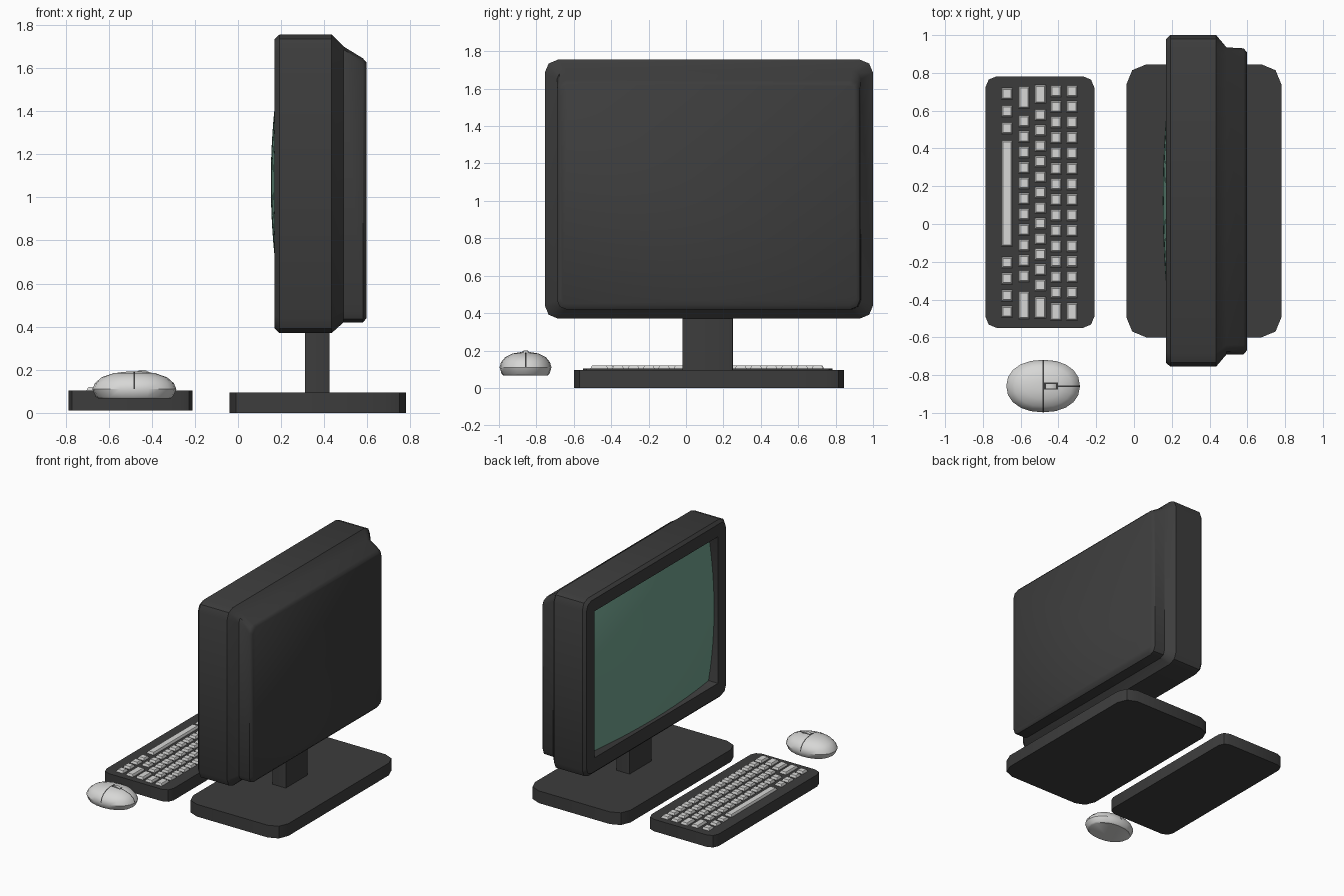
import bpy, bmesh, math
from mathutils import Matrix, Vector

cube = bpy.data.objects.get("Cube")
if cube:
    bpy.data.objects.remove(cube)


def material(name, rgb):
    mat = bpy.data.materials.new(name)
    mat.use_nodes = True
    mat.diffuse_color = (*rgb, 1)
    mat.node_tree.nodes["Principled BSDF"].inputs["Base Color"].default_value = (*rgb, 1)
    return mat


CHARCOAL = material("charcoal plastic", (0.046, 0.046, 0.046))
LIGHT = material("light grey plastic", (0.68, 0.68, 0.67))
GREEN = material("screen green", (0.17, 0.37, 0.28))


def finish(bm, name, mat, angle=30, recalc=True):
    if recalc:
        bmesh.ops.recalc_face_normals(bm, faces=bm.faces)
    mesh = bpy.data.meshes.new(name)
    bm.to_mesh(mesh)
    bm.free()
    mesh.materials.append(mat)
    obj = bpy.data.objects.new(name, mesh)
    bpy.context.collection.objects.link(obj)
    bpy.ops.object.select_all(action="DESELECT")
    obj.select_set(True)
    bpy.context.view_layer.objects.active = obj
    bpy.ops.object.shade_smooth_by_angle(angle=math.radians(angle))
    return obj


def loft(bm, rings):
    """Skin a stack of matching closed rings and cap both ends."""
    loops = [[bm.verts.new(p) for p in ring] for ring in rings]
    for a, b in zip(loops, loops[1:]):
        for i in range(len(a)):
            j = (i + 1) % len(a)
            bm.faces.new((a[i], a[j], b[j], b[i]))
    bm.faces.new(loops[0])
    bm.faces.new(loops[-1])


def rounded_rect(u0, u1, v0, v1, r, steps=2):
    points = []
    corners = ((u1 - r, v1 - r), (u0 + r, v1 - r), (u0 + r, v0 + r), (u1 - r, v0 + r))
    for k, (cu, cv) in enumerate(corners):
        for s in range(steps + 1):
            a = (k + s / steps) * math.pi / 2
            points.append((cu + r * math.cos(a), cv + r * math.sin(a)))
    return points


def slab(name, x0, x1, y0, y1, z0, z1, r):
    bm = bmesh.new()
    outline = rounded_rect(x0, x1, y0, y1, r)
    loft(bm, [[(x, y, z) for x, y in outline] for z in (z0, z1)])
    return finish(bm, name, CHARCOAL)


# Stand
slab("stand_base", -0.04, 0.78, -0.60, 0.845, 0, 0.095, 0.105)
slab("stand_neck", 0.31, 0.425, -0.02, 0.25, 0.09, 0.42, 0.001)

# Monitor housing: recess, bezel, shell and stepped back, lofted along x
housing = [  # x, y0, y1, z0, z1, corner radius
    (0.27, -0.635, 0.88, 0.50, 1.64, 0.004),
    (0.17, -0.635, 0.88, 0.50, 1.64, 0.004),
    (0.17, -0.735, 0.98, 0.393, 1.735, 0.06),
    (0.192, -0.755, 1.0, 0.371, 1.755, 0.07),
    (0.435, -0.755, 1.0, 0.371, 1.755, 0.07),
    (0.49, -0.69, 0.935, 0.42, 1.70, 0.05),
    (0.58, -0.69, 0.93, 0.42, 1.645, 0.05),
    (0.597, -0.67, 0.91, 0.44, 1.625, 0.04),
]
bm = bmesh.new()
loft(bm, [[(x, y, z) for y, z in rounded_rect(*rect)] for x, *rect in housing])
finish(bm, "monitor_housing", CHARCOAL, 40)

# Bulging screen glass
bm = bmesh.new()
NY, NZ = 16, 12
grid = []
for i in range(NY + 1):
    dy = 1.515 * (i / NY - 0.5)
    column = []
    for j in range(NZ + 1):
        dz = 1.14 * (j / NZ - 0.5)
        x = 0.152 + 0.018 * ((dy / 0.45) ** 2 + (dz / 0.35) ** 2)
        column.append(bm.verts.new((x, 0.1225 + dy, 1.07 + dz)))
    grid.append(column)
for a, b in zip(grid, grid[1:]):
    for j in range(NZ):
        bm.faces.new((a[j], a[j + 1], b[j + 1], b[j]))
finish(bm, "screen", GREEN, 40, recalc=False)

# Keyboard
slab("keyboard_body", -0.787, -0.21, -0.55, 0.782, 0.01, 0.103, 0.06)


def key(bm, x, y, length=0.06):
    rings = []
    for inset, z in ((0, 0.095), (0, 0.106), (0.008, 0.12)):
        hx, hy = 0.03 - inset, length / 2 - inset
        rings.append([(x - hx, y - hy, z), (x + hx, y - hy, z),
                      (x + hx, y + hy, z), (x - hx, y + hy, z)])
    loft(bm, rings)


ROW_X = (-0.672, -0.582, -0.497, -0.413, -0.328)
PITCH = 0.082
# Space bar row
bm = bmesh.new()
for y in (0.69, 0.597, 0.507, -0.204, -0.289, -0.379, -0.464):
    key(bm, ROW_X[0], y)
key(bm, ROW_X[0], 0.162, 0.56)
# Upper rows: first small key, how many, then the long end keys
for x, first, count, ends in (
        (ROW_X[1], 0.544, 11, ((0.67, 0.115), (-0.43, 0.145))),
        (ROW_X[2], 0.577, 12, ((0.687, 0.1), (-0.443, 0.115))),
        (ROW_X[3], 0.703, 14, ((-0.464, 0.092),)),
        (ROW_X[4], 0.703, 14, ((-0.464, 0.092),))):
    for i in range(count):
        key(bm, x, first - PITCH * i)
    for y, length in ends:
        key(bm, x, y, length)
finish(bm, "keys", LIGHT)

# Mouse body: rounded outline stacked in rings
MX, MY, HX, HY = -0.481, -0.858, 0.195, 0.139
PROFILE = [(1.0, 0.11), (0.94, 0.138), (0.78, 0.165), (0.5, 0.184), (0.2, 0.191)]


def outline(scale, z, n=20):
    ring = []
    for i in range(n):
        a = 2 * math.pi * i / n
        c, s = math.cos(a), math.sin(a)
        ring.append((MX + HX * scale * math.copysign(abs(c) ** 0.92, c),
                     MY + HY * scale * math.copysign(abs(s) ** 0.92, s), z))
    return ring


bm = bmesh.new()
loft(bm, [outline(s, z) for s, z in [(0.86, 0.067), (0.92, 0.075)] + PROFILE])
finish(bm, "mouse_body", LIGHT, 35)


# Dark seams that hug the top of the mouse
def seam(name, path, across, width):
    bm = bmesh.new()
    side = Vector(across) * width / 2
    pairs = [(bm.verts.new(Vector(p) - side), bm.verts.new(Vector(p) + side)) for p in path]
    for (a, b), (c, d) in zip(pairs, pairs[1:]):
        face = bm.faces.new((a, b, d, c))
        face.normal_update()
        if face.normal.z < 0:
            face.normal_flip()
    finish(bm, name, CHARCOAL, recalc=False)


LIFT = 0.002
half = [(s, z + LIFT) for s, z in PROFILE]
seam("mouse_cross_seam",
     [(MX, MY - HY * s, z) for s, z in half] + [(MX, MY + HY * s, z) for s, z in half[::-1]],
     (1, 0, 0), 0.008)
seam("mouse_button_seam",
     [(MX + HX * s, MY, z) for s, z in half] + [(MX, MY, half[-1][1])], (0, 1, 0), 0.008)
seam("wheel_slot",
     [(MX, MY, 0.1935), (MX + HX * 0.2, MY, 0.1935), (MX + HX * 0.4, MY, 0.189)],
     (0, 1, 0), 0.036)

# Scroll wheel
bm = bmesh.new()
bmesh.ops.create_cone(bm, cap_ends=True, segments=20, radius1=0.05, radius2=0.05, depth=0.024,
                      matrix=Matrix.Translation((-0.443, MY, 0.15)) @ Matrix.Rotation(math.pi / 2, 4, "X"))
finish(bm, "scroll_wheel", LIGHT)
